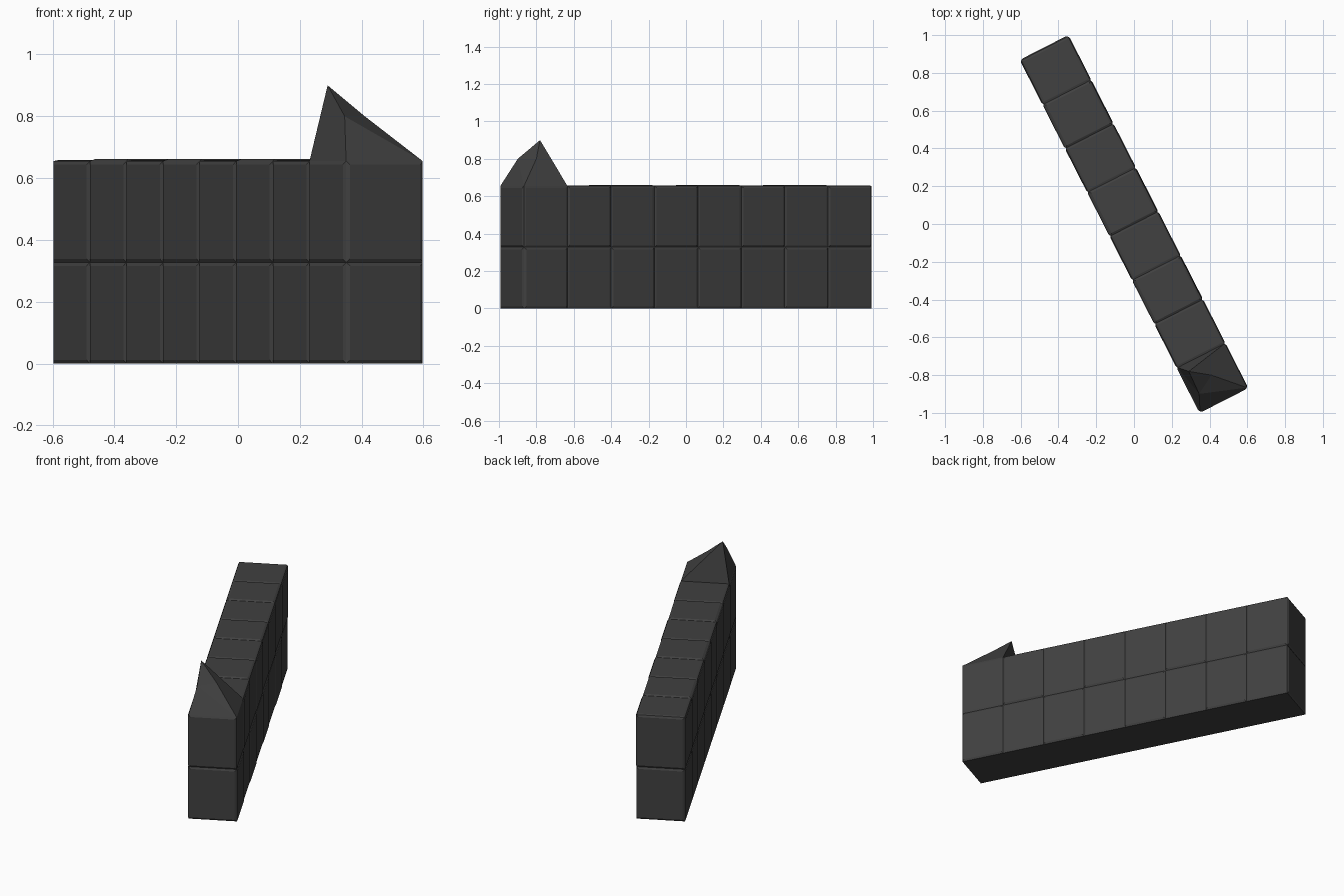
import bpy, bmesh, math
from mathutils import Vector

if "Cube" in bpy.data.objects:
    bpy.data.objects.remove(bpy.data.objects["Cube"])

HALF_W, HALF_L, HEIGHT = 0.139, 1.043, 0.655
BLOCKS = 8
STEP = 2 * HALF_L / BLOCKS
ANGLE = math.radians(27)

stone = bpy.data.materials.new("dark grey stone")
stone.use_nodes = True
colour = (0.052, 0.052, 0.052, 1)
stone.diffuse_color = colour
stone.node_tree.nodes["Principled BSDF"].inputs["Base Color"].default_value = colour


def add_object(name, bm):
    bmesh.ops.recalc_face_normals(bm, faces=bm.faces[:])
    mesh = bpy.data.meshes.new(name)
    bm.to_mesh(mesh)
    bm.free()
    mesh.materials.append(stone)
    ob = bpy.data.objects.new(name, mesh)
    ob.rotation_euler.z = ANGLE
    bpy.context.collection.objects.link(ob)
    return ob


def cut(bm, point, normal):
    geom = bm.verts[:] + bm.edges[:] + bm.faces[:]
    bmesh.ops.bisect_plane(bm, geom=geom, plane_co=point, plane_no=normal)


# Wall: a long box cut into two rows of blocks
bm = bmesh.new()
bmesh.ops.create_cube(bm, size=1)
for v in bm.verts:
    v.co = Vector((v.co.x * 2 * HALF_W, v.co.y * 2 * HALF_L, (v.co.z + 0.5) * HEIGHT))
for i in range(1, BLOCKS):
    cut(bm, (0, -HALF_L + i * STEP, 0), (0, 1, 0))
cut(bm, (0, 0, HEIGHT / 2), (0, 0, 1))
bmesh.ops.recalc_face_normals(bm, faces=bm.faces[:])

# Raised panels with sloped borders, alternately shallow and deep
shallow, deep = [], []
for f in bm.faces:
    c = f.calc_center_median()
    column = int((c.y + HALF_L) / STEP)
    row = int(c.z > HEIGHT / 2)
    if f.normal.z < -0.5 or (f.normal.z > 0.5 and column == 0):
        continue
    if f.normal.z > 0.5:
        raised = column % 2 == 0
    elif f.normal.x > 0.5:
        raised = (column + row) % 2 == 0
    else:
        raised = True
    (deep if raised else shallow).append(f)
for faces, depth in ((shallow, 0.003), (deep, 0.006)):
    bmesh.ops.inset_individual(bm, faces=faces, thickness=0.016, depth=depth)
add_object("block_wall", bm)

# Crooked spire on the front block
bm = bmesh.new()
points = {
    "apex": (-0.096, -0.827, 0.9),
    "west": (-0.101, -0.958, 0.8),
    "east": (0.002, -0.899, 0.8),
    "front_west": (-HALF_W, -HALF_L, HEIGHT),
    "front_east": (HALF_W, -HALF_L, HEIGHT),
    "back_west": (-HALF_W, -HALF_L + STEP, HEIGHT),
    "back_east": (HALF_W, -HALF_L + STEP, HEIGHT),
}
vert = {name: bm.verts.new(co) for name, co in points.items()}
for names in (
    "apex back_west back_east",
    "apex back_east east",
    "east back_east front_east",
    "apex east west",
    "west east front_east",
    "west front_east front_west",
    "apex west back_west",
    "west front_west back_west",
    "front_west front_east back_east back_west",
):
    bm.faces.new([vert[n] for n in names.split()])
add_object("crooked_spire", bm)
